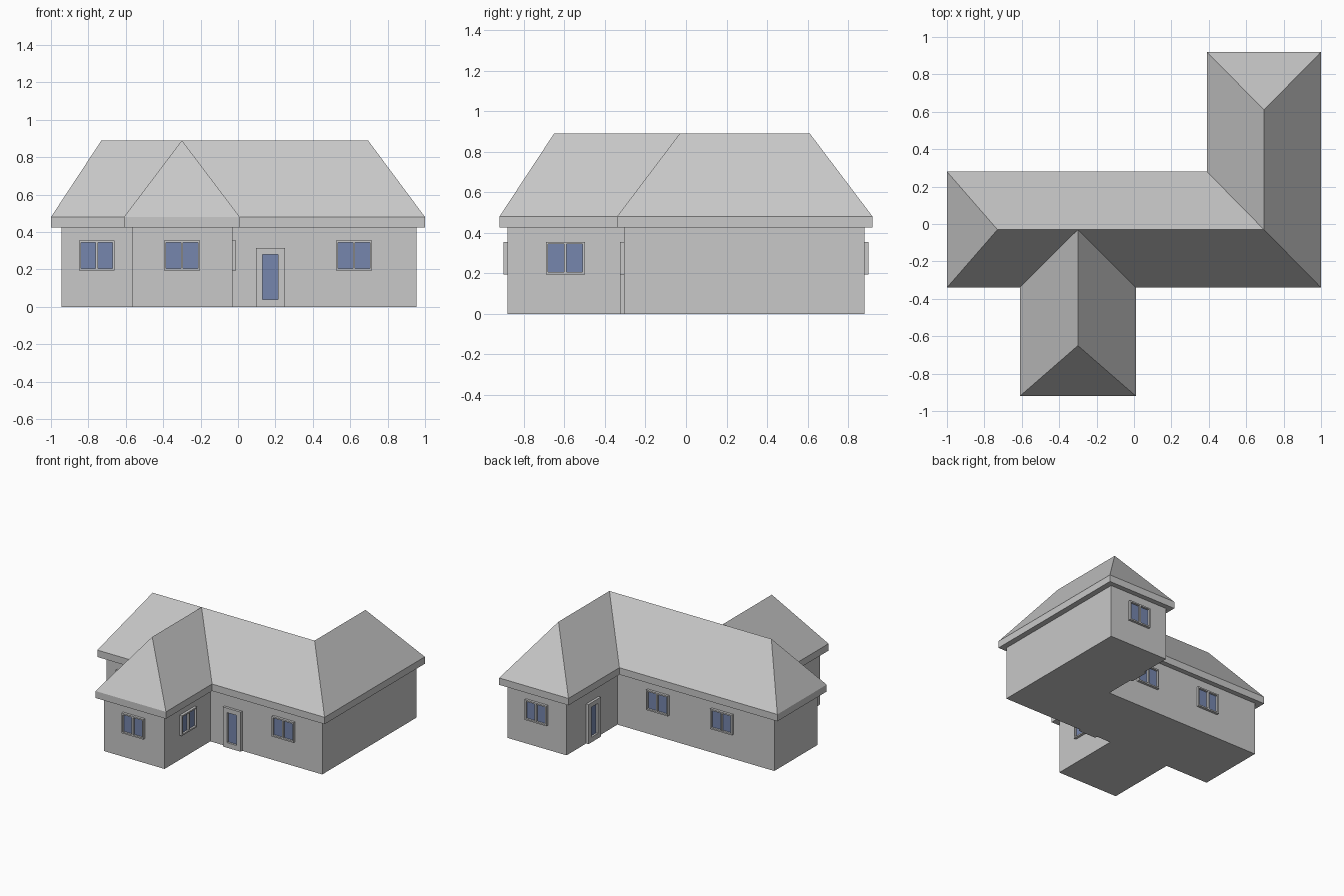
import bpy
import bmesh
from math import radians
from mathutils import Matrix, Vector

cube = bpy.data.objects.get("Cube")
if cube:
    bpy.data.objects.remove(cube, do_unlink=True)


def make_material(name, rgb):
    mat = bpy.data.materials.new(name)
    mat.use_nodes = True
    mat.diffuse_color = (*rgb, 1)
    mat.node_tree.nodes["Principled BSDF"].inputs["Base Color"].default_value = (*rgb, 1)
    return mat


GREY = make_material("light grey", (0.58, 0.58, 0.58))
BLUE = make_material("glass blue", (0.18, 0.24, 0.42))


def finish(bm, name, mat, matrix=None):
    bmesh.ops.recalc_face_normals(bm, faces=bm.faces)
    mesh = bpy.data.meshes.new(name)
    bm.to_mesh(mesh)
    bm.free()
    mesh.materials.append(mat)
    obj = bpy.data.objects.new(name, mesh)
    bpy.context.collection.objects.link(obj)
    if matrix:
        obj.matrix_world = matrix
    return obj


def outline(left, right, front, back, wing_l, wing_r, wing_front, rear_l, rear_back):
    """Plan of the house: long main block, front wing and rear wing."""
    return [(left, front), (wing_l, front), (wing_l, wing_front), (wing_r, wing_front),
            (wing_r, front), (right, front), (right, rear_back), (rear_l, rear_back),
            (rear_l, back), (left, back)]


def ring(bm, plan, z):
    return [bm.verts.new((x, y, z)) for x, y in plan]


def skirt(bm, low, high):
    for i in range(len(low)):
        j = (i + 1) % len(low)
        bm.faces.new((low[i], low[j], high[j], high[i]))


EAVE_LOW, EAVE_TOP, RIDGE = 0.425, 0.48, 0.89

# Walls and floor
bm = bmesh.new()
plan = outline(-0.945, 0.955, -0.305, 0.24, -0.565, -0.03, -0.88, 0.435, 0.88)
low, high = ring(bm, plan, 0), ring(bm, plan, EAVE_LOW)
skirt(bm, low, high)
bm.faces.new(low)
finish(bm, "walls", GREY)

# Hipped roof with fascia and soffit
bm = bmesh.new()
plan = outline(-1, 1, -0.34, 0.28, -0.61, 0.01, -0.92, 0.39, 0.92)
low, e = ring(bm, plan, EAVE_LOW), ring(bm, plan, EAVE_TOP)
skirt(bm, low, e)
bm.faces.new(low)
west, cross, wing, corner, rear = ring(
    bm, [(-0.73, -0.03), (-0.3, -0.03), (-0.3, -0.65), (0.695, -0.03), (0.695, 0.61)], RIDGE)
for slope in ((e[9], e[0], west), (e[0], e[1], cross, west),
              (e[1], e[2], wing, cross), (e[2], e[3], wing),
              (e[3], e[4], cross, wing), (e[4], e[5], corner, cross),
              (e[5], e[6], rear, corner), (e[6], e[7], rear),
              (e[7], e[8], corner, rear), (e[8], e[9], west, corner)):
    bm.faces.new(slope)
finish(bm, "roof", GREY)


def add_box(bm, x0, x1, y0, y1, z0, z1):
    size = Vector((x1 - x0, y1 - y0, z1 - z0))
    mid = Vector((x0 + x1, y0 + y1, z0 + z1)) / 2
    bmesh.ops.create_cube(bm, size=1, matrix=Matrix.Translation(mid) @ Matrix.Diagonal(size).to_4x4())


def opening(name, x, y, turn, half, z0, z1, border, base, mullion=0):
    """Raised frame with recessed glass; unturned it faces the front."""
    place = Matrix.Translation((x, y, 0)) @ Matrix.Rotation(radians(turn), 4, "Z")
    out, back = -0.02, 0.005
    inner = half - border
    bm = bmesh.new()
    add_box(bm, -half, -inner, out, back, z0, z1)
    add_box(bm, inner, half, out, back, z0, z1)
    add_box(bm, -inner, inner, out, back, z1 - border, z1)
    add_box(bm, -inner, inner, out, back, z0, z0 + base)
    if mullion:
        add_box(bm, -mullion, mullion, out, back, z0 + base, z1 - border)
    finish(bm, name + "_frame", GREY, place)
    bm = bmesh.new()
    add_box(bm, -inner, inner, -0.004, 0.002, z0 + base, z1 - border)
    finish(bm, name + "_glass", BLUE, place)


# Windows: position on the wall and turn towards the outside
for name, x, y, turn in (("front_right_window", -0.755, -0.305, 0),
                         ("front_wing_window", -0.3, -0.88, 0),
                         ("front_left_window", 0.62, -0.305, 0),
                         ("front_wing_side_window", -0.03, -0.595, 90),
                         ("rear_wing_window", 0.695, 0.88, 180),
                         ("back_left_window", 0.075, 0.24, 180),
                         ("back_right_window", -0.49, 0.24, 180)):
    opening(name, x, y, turn, 0.096, 0.195, 0.355, 0.011, 0.011, 0.006)

# Doors with a tall glass panel
opening("front_door", 0.173, -0.305, 0, 0.078, 0, 0.315, 0.036, 0.04)
opening("rear_door", 0.435, 0.555, -90, 0.078, 0, 0.315, 0.036, 0.04)
